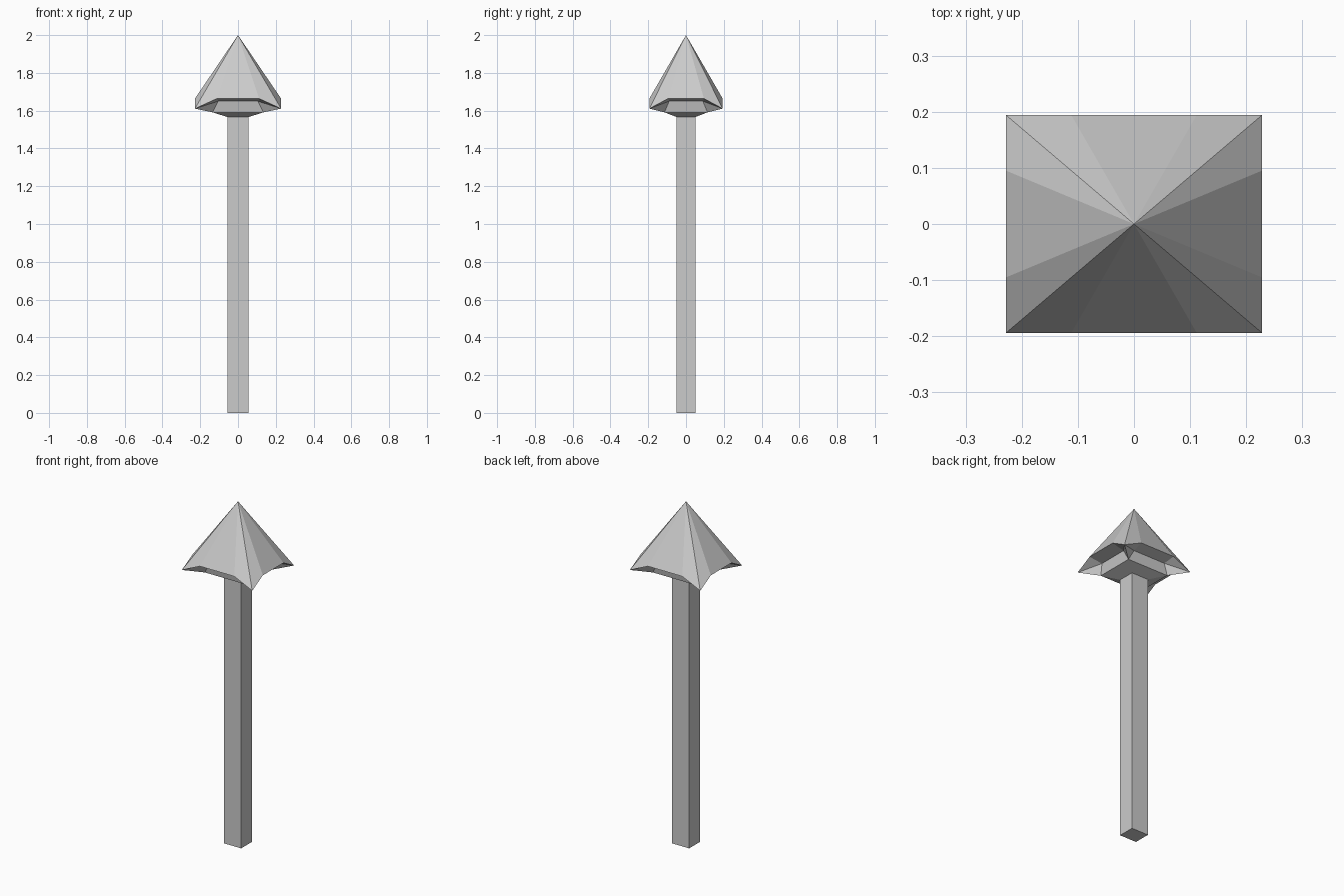
import bpy, bmesh

if "Cube" in bpy.data.objects:
    bpy.data.objects.remove(bpy.data.objects["Cube"])

HX, HY = 0.228, 0.194          # half size of head
SX, SY = 0.055, 0.049          # half size of shaft
SHAFT_TOP = 1.566
CORNERS = [(1, 1), (-1, 1), (-1, -1), (1, -1)]


def finish(bm, name):
    bmesh.ops.remove_doubles(bm, verts=bm.verts, dist=0.0005)
    bmesh.ops.recalc_face_normals(bm, faces=bm.faces)
    mesh = bpy.data.meshes.new(name)
    bm.to_mesh(mesh)
    bm.free()
    bpy.context.collection.objects.link(bpy.data.objects.new(name, mesh))


# Square shaft
bm = bmesh.new()
bmesh.ops.create_cube(bm, size=1)
for v in bm.verts:
    v.co = (v.co.x * 2 * SX, v.co.y * 2 * SY, (v.co.z + 0.5) * SHAFT_TOP)
finish(bm, "shaft")

# Pointed head: four identical sides with an arched rim and recessed underside
bm = bmesh.new()


def face(*points):
    bm.faces.new([bm.verts.new(p) for p in points])


for i, a in enumerate(CORNERS):
    b = CORNERS[(i + 1) % 4]

    def corner(s, hx, hy, z):
        return (s[0] * hx, s[1] * hy, z)

    def on_side(s, along, out, z):
        # point on this side near corner s, as fractions of the head size
        fx, fy = (along, out) if a[1] == b[1] else (out, along)
        return (s[0] * HX * fx, s[1] * HY * fy, z)

    tip = (0, 0, 2.0)
    c = [corner(s, HX, HY, 1.611) for s in (a, b)]        # barb points
    p = [on_side(s, 0.49, 1.0, 1.664) for s in (a, b)]    # rim arch
    q = [on_side(s, 0.46, 0.645, 1.65) for s in (a, b)]   # top of recess wall
    r = [corner(s, 0.134, 0.114, 1.591) for s in (a, b)]  # foot of recess wall
    t = [corner(s, SX, SY, SHAFT_TOP) for s in (a, b)]    # join with shaft
    for k in (0, 1):
        face(tip, c[k], p[k])
        face(c[k], q[k], p[k])
        face(c[k], r[k], q[k])
    face(tip, p[0], p[1])
    face(p[0], q[0], q[1], p[1])
    face(q[0], r[0], r[1], q[1])
    face(r[0], t[0], t[1], r[1])
finish(bm, "spear_head")
